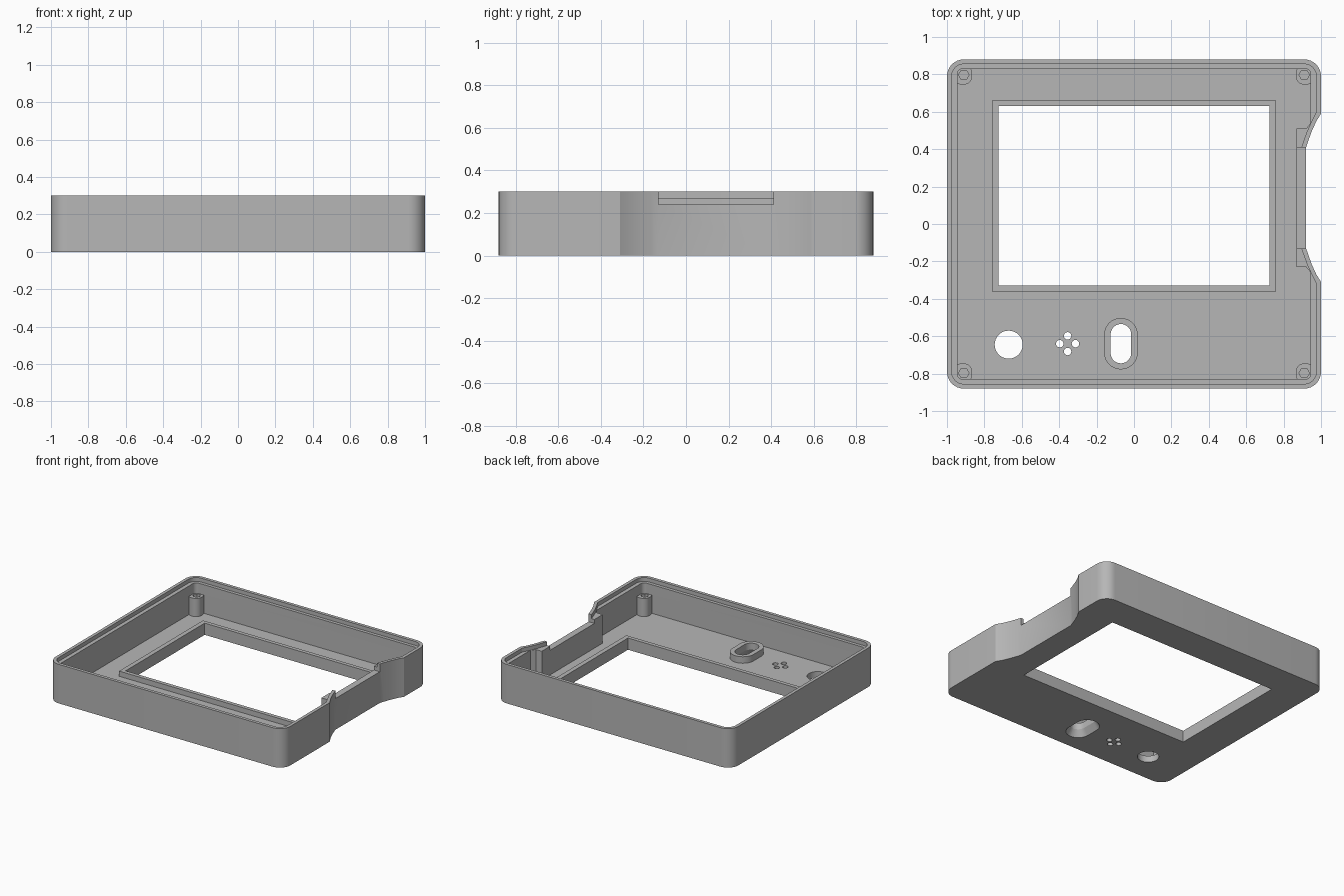
import bpy, bmesh, math

cube = bpy.data.objects.get("Cube")
if cube:
    bpy.data.objects.remove(cube, do_unlink=True)

grey = bpy.data.materials.new("plain_grey")
grey.use_nodes = True
COLOR = (0.47, 0.47, 0.47, 1)
grey.diffuse_color = COLOR
grey.node_tree.nodes["Principled BSDF"].inputs["Base Color"].default_value = COLOR


# ---- outline helpers (all counter-clockwise) ----
def rounded(hx, hy, r, cx=0, cy=0, side=(), n=8):
    """Rounded rectangle; 'side' is an optional path along the +x edge."""
    pts = []
    for i, (sx, sy) in enumerate([(1, -1), (1, 1), (-1, 1), (-1, -1)]):
        for k in range(n + 1):
            a = math.radians(-90 + 90 * i + 90 * k / n)
            pts.append((cx + sx * (hx - r) + r * math.cos(a),
                        cy + sy * (hy - r) + r * math.sin(a)))
        if i == 0:
            pts += side
    return pts


def circle(cx, cy, r, n=32):
    return [(cx + r * math.cos(2 * math.pi * k / n),
             cy + r * math.sin(2 * math.pi * k / n)) for k in range(n)]


def rect(x0, x1, y0, y1):
    return [(x0, y0), (x1, y0), (x1, y1), (x0, y1)]


def recess(half):
    """Mirror an upper half path about the middle of the side recess."""
    return [(x, 2 * RECESS_Y - y) for x, y in half] + half[::-1]


def prism(name, bottom, z0, z1, top=None):
    bm = bmesh.new()
    lo = [bm.verts.new((x, y, z0)) for x, y in bottom]
    hi = [bm.verts.new((x, y, z1)) for x, y in (top or bottom)]
    bm.faces.new(lo[::-1])
    bm.faces.new(hi)
    n = len(lo)
    for i in range(n):
        j = (i + 1) % n
        bm.faces.new((lo[i], lo[j], hi[j], hi[i]))
    me = bpy.data.meshes.new(name)
    bm.to_mesh(me)
    bm.free()
    me.materials.append(grey)
    ob = bpy.data.objects.new(name, me)
    bpy.context.collection.objects.link(ob)
    return ob


def combine(target, tool, operation):
    """Apply a boolean and discard the tool object."""
    tool.hide_render = True
    mod = target.modifiers.new("combine", 'BOOLEAN')
    mod.object, mod.operation, mod.solver = tool, operation, 'EXACT'
    bpy.context.view_layer.update()
    deps = bpy.context.evaluated_depsgraph_get()
    me = bpy.data.meshes.new_from_object(target.evaluated_get(deps))
    target.modifiers.clear()
    target.data = me
    bpy.data.objects.remove(tool, do_unlink=True)


def cut(*args, **kw):
    combine(case, prism("cutter", *args, **kw), 'DIFFERENCE')


def add(*args, **kw):
    combine(case, prism("addition", *args, **kw), 'UNION')


H, FLOOR, LEDGE = 0.30, 0.05, 0.27
RECESS_Y = 0.14

# ---- tray: outer shell with a side recess, cavity and stepped rim ----
flank = [(0.92, 0.41), (0.932, 0.445), (0.95, 0.495), (0.975, 0.55), (1.0, 0.59)]
lip = [(0.895, 0.41), (0.907, 0.445), (0.925, 0.495), (0.95, 0.55), (0.975, 0.60)]
inner = [(0.87, 0.51), (0.92, 0.51), (0.945, 0.54)]
case = prism("case_shell", rounded(1, 0.88, 0.09, side=recess(flank[::-1])), 0, H)
cut(rounded(0.945, 0.83, 0.03, side=recess(inner[::-1])), FLOOR, 0.4)
cut(rounded(0.975, 0.855, 0.065, side=recess(lip[::-1])), LEDGE, 0.4)

# ---- lowered edge in the recessed wall ----
cut(rect(0.8, 1.1, -0.13, 0.41), 0.24, 0.4)

# ---- raised frame and screen window ----
add(rect(-0.76, 0.76, -0.36, 0.66), 0.02, 0.09)
cut(rect(-0.725, 0.725, -0.33, 0.63), -0.1, 0.2)

# ---- corner screw posts ----
for sx in (-1, 1):
    for sy in (-1, 1):
        add(rounded(0.05, 0.0525, 0.045, sx * 0.915, sy * 0.7975), 0.02, 0.19)
        cut(circle(sx * 0.91, sy * 0.797, 0.028, 6), 0.07, 0.25)

# ---- slot with raised collar, flared toward the underside ----
SX, SY = -0.07, -0.64
narrow = rounded(0.055, 0.105, 0.0549, SX, SY)
add(rounded(0.09, 0.1375, 0.0899, SX, SY), 0.02, 0.10)
cut(narrow, 0.03, 0.2)
cut(rounded(0.087, 0.135, 0.0869, SX, SY), -0.001, 0.05, top=narrow)

# ---- round hole and cluster of four small holes ----
cut(circle(-0.67, -0.645, 0.075), -0.1, 0.2)
for dx, dy in ((0.042, 0), (-0.042, 0), (0, 0.042), (0, -0.042)):
    cut(circle(-0.355 + dx, -0.64 + dy, 0.02, 16), -0.1, 0.2)

# ---- shading ----
bpy.ops.object.select_all(action='DESELECT')
case.select_set(True)
bpy.context.view_layer.objects.active = case
bpy.ops.object.shade_smooth_by_angle(angle=math.radians(25))
